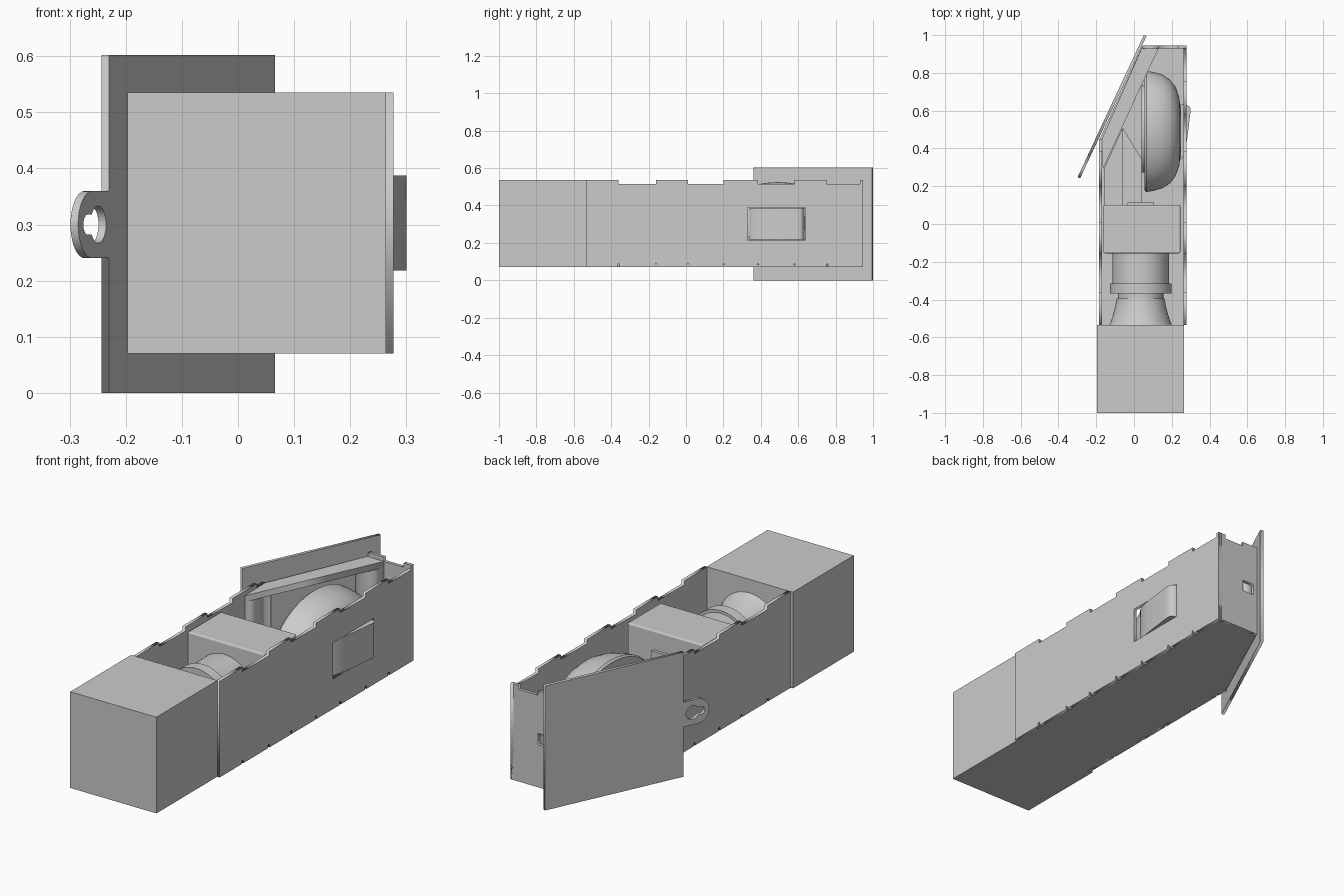
import bpy, bmesh, math
from mathutils import Matrix, Vector

if "Cube" in bpy.data.objects:
    bpy.data.objects.remove(bpy.data.objects["Cube"])

def link(name, me):
    ob = bpy.data.objects.new(name, me)
    bpy.context.collection.objects.link(ob)
    return ob

def sheet(name, loops, thick, origin, u, v):
    """Extrude 2D outline (first loop) with holes along u x v, starting at origin."""
    cu = bpy.data.curves.new(name, 'CURVE')
    cu.dimensions, cu.fill_mode, cu.extrude = '2D', 'BOTH', thick / 2
    for pts in loops:
        sp = cu.splines.new('POLY')
        sp.points.add(len(pts) - 1)
        for p, c in zip(sp.points, pts):
            p.co = (c[0], c[1], 0, 1)
        sp.use_cyclic_u = True
    tmp = link(name + "_tmp", cu)
    bpy.context.view_layer.update()
    me = bpy.data.meshes.new_from_object(tmp.evaluated_get(bpy.context.evaluated_depsgraph_get()))
    bpy.data.objects.remove(tmp)
    u, v = Vector(u), Vector(v)
    w = u.cross(v)
    m = Matrix((u, v, w)).transposed().to_4x4()
    m.translation = Vector(origin) + w * thick / 2
    me.transform(m)
    return link(name, me)

X, Y, Z = (1, 0, 0), (0, 1, 0), (0, 0, 1)

def flat(name, pts, z0, z1, holes=()):
    return sheet(name, [pts, *holes], z1 - z0, (0, 0, z0), X, Y)

def rect(a, b, c, d):
    return [(a, c), (b, c), (b, d), (a, d)]

def box(name, x0, x1, y0, y1, z0, z1, bevel=0):
    bm = bmesh.new()
    bmesh.ops.create_cube(bm, size=1)
    for p in bm.verts:
        p.co = ((x0+x1)/2 + p.co.x*(x1-x0), (y0+y1)/2 + p.co.y*(y1-y0), (z0+z1)/2 + p.co.z*(z1-z0))
    if bevel:
        bmesh.ops.bevel(bm, geom=bm.edges[:], offset=bevel, segments=3, affect='EDGES', profile=0.5)
    me = bpy.data.meshes.new(name)
    bm.to_mesh(me)
    bm.free()
    return link(name, me)

def lathe(name, prof, place, n=64):
    """prof: (radius, along); place(radius*cos, radius*sin, along) -> xyz."""
    bm = bmesh.new()
    rings = []
    for r, a in prof:
        k = 1 if r == 0 else n
        rings.append([bm.verts.new(place(r*math.cos(2*math.pi*i/n), r*math.sin(2*math.pi*i/n), a)) for i in range(k)])
    for A, B in zip(rings, rings[1:]):
        for i in range(n):
            q = [A[i % len(A)], A[(i+1) % len(A)], B[(i+1) % len(B)], B[i % len(B)]]
            bm.faces.new(list(dict.fromkeys(q)))
    bmesh.ops.recalc_face_normals(bm, faces=bm.faces)
    me = bpy.data.meshes.new(name)
    bm.to_mesh(me)
    bm.free()
    ob = link(name, me)
    bpy.context.view_layer.objects.active = ob
    ob.select_set(True)
    bpy.ops.object.shade_smooth_by_angle(angle=math.radians(30))
    ob.select_set(False)
    return ob

# Side wall outline: finger-jointed top edge, small relief slits along the bottom
STEPS = [-.36, -.16, .01, .2, .385, .58, .755, .93]
ZB, ZT, ZL = .07, .535, .515

def wall(y1):
    pts = [(-.535, ZB)]
    steps = [s for s in STEPS if s < y1 - .01]
    for s in steps:
        if s < .9:
            pts += [(s - .005, ZB), (s - .005, ZB + .016), (s + .005, ZB + .016), (s + .005, ZB)]
    pts.append((y1, ZB))
    high = len(steps) % 2 == 0
    pts.append((y1, ZT if high else ZL))
    for s in reversed(steps):
        pts += [(s, ZT if high else ZL), (s, ZL if high else ZT)]
        high = not high
    return pts + [(-.535, ZT)]

# Housing
box("front_block", -.197, .264, -1, -.535, ZB, ZT)
sheet("right_wall", [wall(.945), rect(.33, .64, .215, .39)], .016, (.261, 0, 0), Y, Z)
sheet("left_wall", [wall(.45)], .016, (-.185, 0, 0), Y, Z)
flat("floor", [(-.18, -.535), (.27, -.535), (.27, .94), (.043, .94), (-.18, .455)], ZB, ZB + .015)
back = [(.045, ZB), (.275, ZB), (.275, ZT), (.235, ZT), (.235, ZL), (.13, ZL), (.13, ZT), (.045, ZT)]
sheet("back_wall", [back, rect(.065, .13, .275, .33)], .015, (0, .945, 0), X, Z)

# Slanted window frame behind the door plate
frame = [(-.17, .45), (-.165, .29), (.13, .93), (.04, .93)]
flat("frame_bottom", frame, .085, .11)
flat("frame_top", frame, .485, .515)
flat("frame_post_near", [(-.17, .45), (-.165, .29), (-.142, .34), (-.157, .478)], .11, .485)
flat("frame_post_far", [(.015, .875), (.105, .875), (.13, .93), (.04, .93)], .11, .485)

# Slanted door plate with keyhole lug
a = math.radians(65)
d = (math.cos(a), math.sin(a), 0)
arc = [(-.07 + .06*math.cos(t), .3 + .06*math.sin(t)) for t in (math.pi*(.5 + i/16) for i in range(17))]
outline = [(0, 0), (.7, 0), (.7, .602), (0, .602), (0, .36)] + arc + [(0, .24)]
key = [(-.045 + .033*math.cos(t), .3 + .033*math.sin(t)) for t in (math.radians(-147 + i*294/20) for i in range(21))]
key += [(-.09 + .018*math.cos(t), .3 + .018*math.sin(t)) for t in (math.pi*(.5 + i/8) for i in range(9))]
sheet("door_plate", [outline, key], .015, (-.2436, .3663, 0), d, Z)

# Camera body and stepped lens
box("camera_body", -.162, .245, -.155, .1, .095, .512, .008)
box("body_back_plate", -.035, .105, .1, .115, .2, .42)
lens = [(0, -.15), (.15, -.15), (.15, -.315), (.163, -.315), (.163, -.368), (.12, -.368), (.12, -.395),
        (.127, -.395), (.133, -.43), (.143, -.47), (.155, -.51), (.165, -.534), (0, -.534)]
lathe("lens", lens, lambda p, q, t: (.035 + p, t, .305 + q))

# Domed oval reflector with its flat face plate
dome = [(0, .055), (.97, .055), (1, .065), (.985, .10), (.94, .15), (.86, .19), (.74, .22), (.56, .24), (.35, .247), (0, .25)]
lathe("dome", dome, lambda p, q, t: (t, .49 + .32*p, .305 + .22*q))
lathe("dome_face", [(0, .04), (1, .04), (1, .056), (0, .056)], lambda p, q, t: (t, .505 + .232*p, .305 + .16*q))

# Low wedge and rail on the floor
flat("floor_rail", [(-.16, .1), (-.06, .1), (-.06, .51), (-.16, .29)], .085, .11)
flat("floor_wedge", [(-.06, .1), (.04, .1), (.04, .345), (-.06, .51)], .085, .1)

# Curved lever poking through the right wall
lever = [(.245, .335), (.262, .36), (.277, .42), (.288, .5), (.296, .57), (.3, .6), (.296, .62), (.277, .632), (.245, .635)]
ob = flat("lever", lever, .218, .387)
bv = ob.modifiers.new("round", 'BEVEL')
bv.width, bv.segments, bv.limit_method = .006, 2, 'ANGLE'
